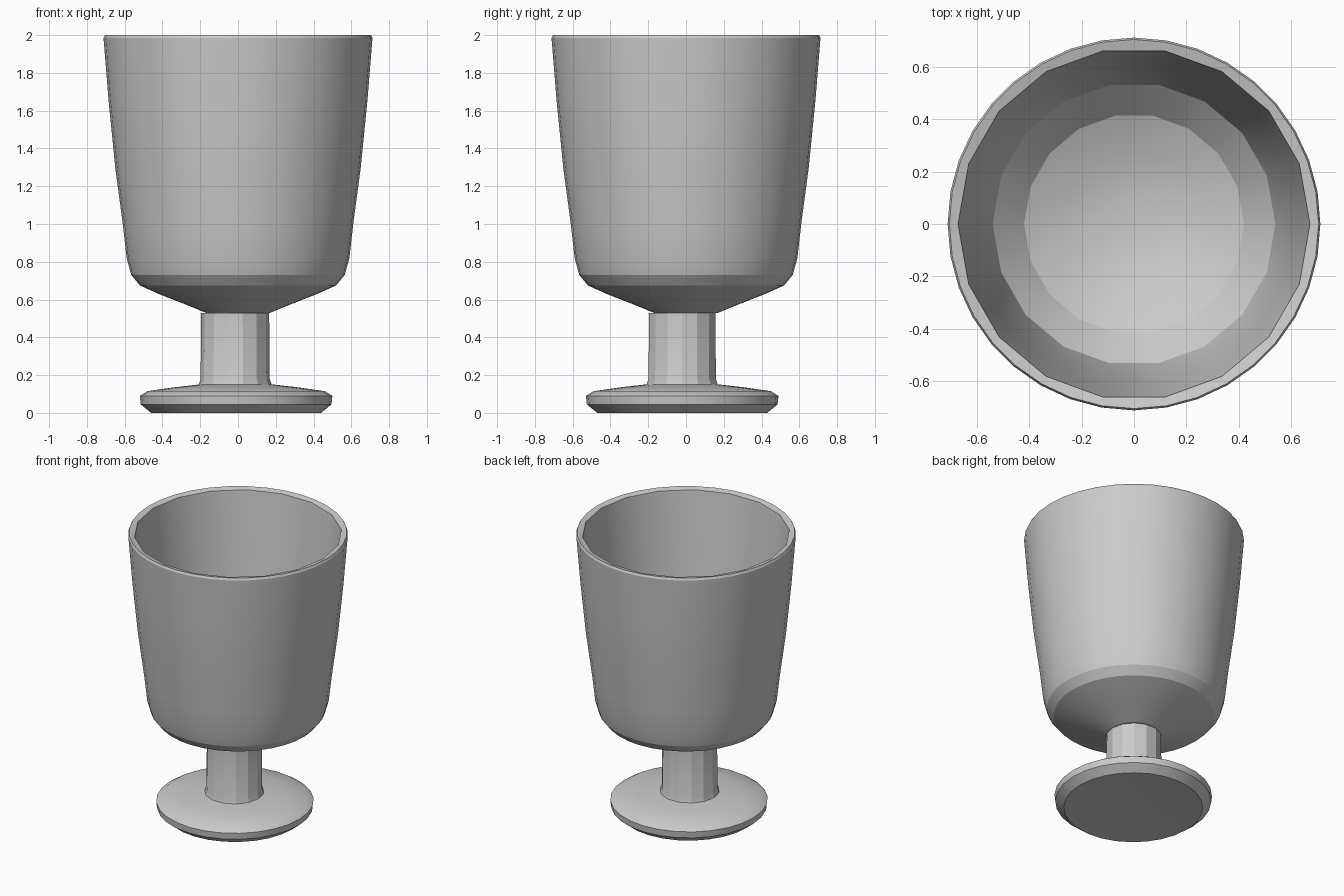
import bpy, bmesh, math

if "Cube" in bpy.data.objects:
    bpy.data.objects.remove(bpy.data.objects["Cube"])


def lathe(name, profile, segs, centre=(0, 0), angle=25, faceted_from=None):
    """Revolve (radius, z) points; radius 0 closes the end with a fan.
    Rings from index faceted_from on use half as many visible sides."""
    bm = bmesh.new()
    rings = []
    for i, (r, z) in enumerate(profile):
        if r == 0:
            rings.append([bm.verts.new((centre[0], centre[1], z))])
            continue
        ring = []
        for k in range(segs):
            a = 2 * math.pi * k / segs
            rr = r
            if faceted_from is not None and i >= faceted_from and k % 2:
                rr *= math.cos(2 * math.pi / segs)
            ring.append(bm.verts.new((centre[0] + rr * math.cos(a),
                                      centre[1] + rr * math.sin(a), z)))
        rings.append(ring)
    for lo, hi in zip(rings, rings[1:]):
        for k in range(segs):
            n = (k + 1) % segs
            if len(lo) == 1:
                bm.faces.new((lo[0], hi[n], hi[k]))
            elif len(hi) == 1:
                bm.faces.new((lo[k], lo[n], hi[0]))
            else:
                bm.faces.new((lo[k], lo[n], hi[n], hi[k]))
    bmesh.ops.recalc_face_normals(bm, faces=bm.faces)
    mesh = bpy.data.meshes.new(name)
    bm.to_mesh(mesh)
    bm.free()
    ob = bpy.data.objects.new(name, mesh)
    bpy.context.collection.objects.link(ob)
    bpy.ops.object.select_all(action='DESELECT')
    ob.select_set(True)
    bpy.context.view_layer.objects.active = ob
    bpy.ops.object.shade_smooth_by_angle(angle=math.radians(angle))
    return ob


# Foot: low disc with a bevelled edge and gently domed top
lathe("foot", [(0, 0.015), (0.25, 0.01), (0.45, 0.0), (0.505, 0.045), (0.51, 0.09),
               (0.47, 0.115), (0.33, 0.135), (0.2, 0.15), (0, 0.155)],
      28, centre=(-0.01, -0.02))

# Stem: short faceted column
lathe("stem", [(0, 0.13), (0.2, 0.13), (0.183, 0.18), (0.18, 0.53), (0, 0.53)],
      14, centre=(-0.015, -0.02), angle=20)

# Bowl: tapered outer wall, thin rim, faceted inner wall and dished floor
outer = [(0, 0.525), (0.17, 0.53), (0.28, 0.575), (0.42, 0.63), (0.52, 0.675),
         (0.565, 0.73), (0.59, 0.82), (0.61, 1.0), (0.65, 1.3), (0.685, 1.65),
         (0.712, 1.985), (0.705, 2.0)]
inner = [(0.672, 1.99), (0.625, 1.54), (0.58, 1.02), (0.54, 0.82), (0.42, 0.7),
         (0.27, 0.635), (0.1, 0.6), (0, 0.6)]
lathe("bowl", outer + inner, 36, angle=20, faceted_from=len(outer))
